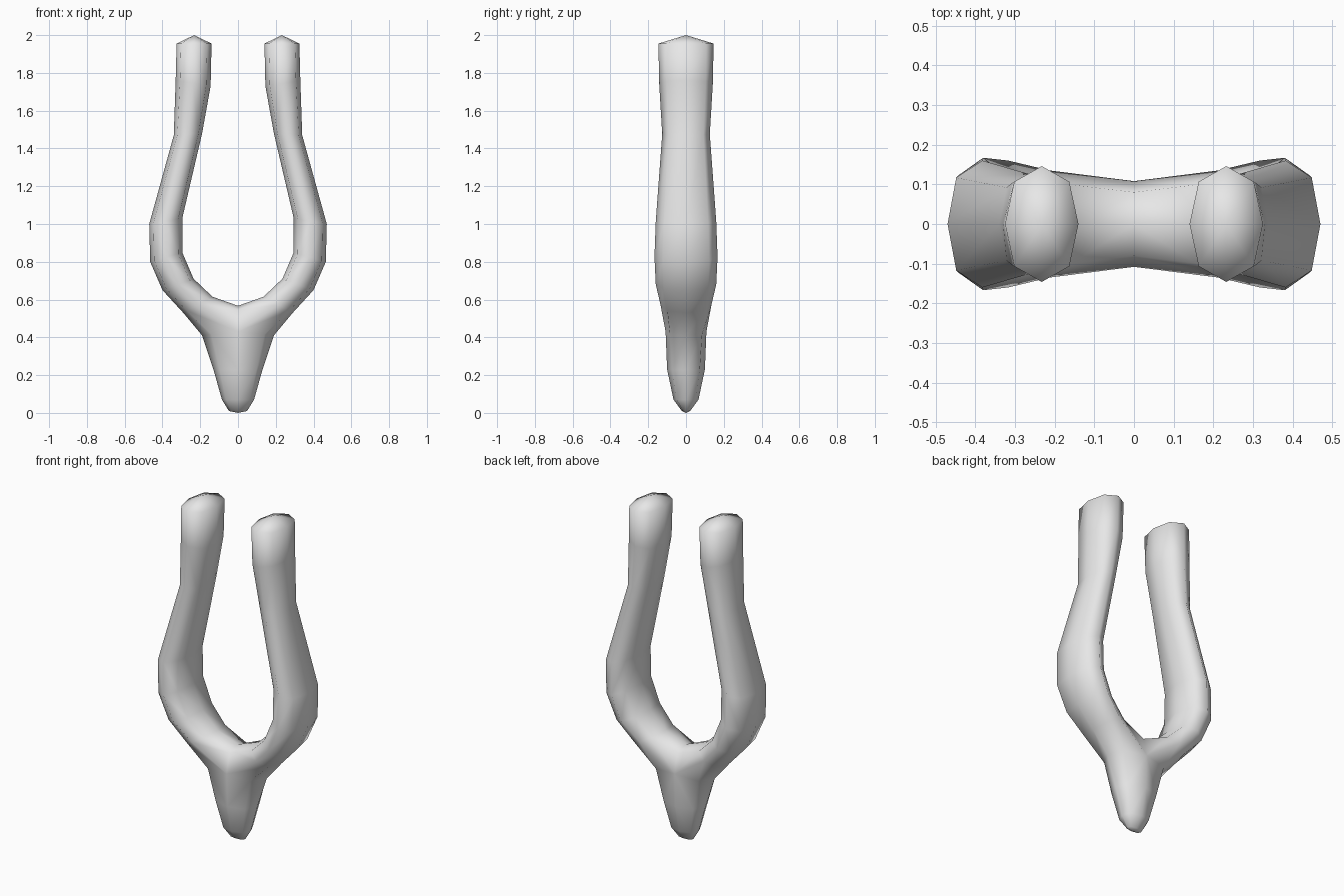
import bpy
import bmesh
from mathutils import Vector

if "Cube" in bpy.data.objects:
    bpy.data.objects.remove(bpy.data.objects["Cube"], do_unlink=True)

# One matte grey for the whole bone
grey = bpy.data.materials.new("pale grey")
grey.use_nodes = True
colour = (0.8, 0.8, 0.8, 1)
grey.diffuse_color = colour
grey.node_tree.nodes["Principled BSDF"].inputs["Base Color"].default_value = colour

# Eight-sided section: outer corner, round the front, inner corner, round the back
OCTAGON = [(1, 0), (.75, -.73), (0, -1), (-.75, -.73),
           (-1, 0), (-.75, .73), (0, 1), (.75, .73)]

# Arm sections from the tip down: outer x, z, inner x, z, half depth
ARM = [(.325, 1.955, .14, 1.955, .146),
       (.33, 1.76, .145, 1.73, .142),
       (.34, 1.47, .19, 1.48, .126),
       (.47, 1.0, .295, 1.03, .16),
       (.465, .8, .295, .85, .167),
       (.4, .65, .235, .71, .16),
       (.29, .53, .135, .615, .135)]

# Stem sections below the fork: half width, half depth, height
STEM = [(.13, .1, .23), (.085, .066, .07), (.048, .022, .01)]

bm = bmesh.new()


def ring(points):
    return [bm.verts.new(p) for p in points]


def arm_ring(xo, zo, xi, zi, depth):
    outer, inner = Vector((xo, 0, zo)), Vector((xi, 0, zi))
    mid, half = (outer + inner) / 2, (outer - inner) / 2
    return ring([mid + half * u + Vector((0, depth * v, 0)) for u, v in OCTAGON])


def bridge(a, b, closed):
    n = len(a)
    for i in range(n if closed else n - 1):
        j = (i + 1) % n
        bm.faces.new((a[i], a[j], b[j], b[i]))


def fan(loop, tip, closed):
    n = len(loop)
    for i in range(n if closed else n - 1):
        bm.faces.new((loop[i], loop[(i + 1) % n], tip))


# Arm with a shallow pointed tip
rings = [arm_ring(*row) for row in ARM]
fan(rings[0], bm.verts.new((.232, 0, 2)), True)

# Fork section: its inner half lies on the mirror plane
fork = ring([(.19, 0, .41), (.14, -.085, .415), (0, -.108, .43), (0, -.08, .545),
             (0, 0, .567), (0, .08, .545), (0, .108, .43), (.14, .085, .415)])
rings.append(fork)
for upper, lower in zip(rings, rings[1:]):
    bridge(upper, lower, True)

# Stem halves, from the back round the outside to the front
edge = [fork[i] for i in (6, 7, 0, 1, 2)]
for width, depth, z in STEM:
    lower = ring([(width * max(u, 0), depth * v, z)
                  for u, v in (OCTAGON[i] for i in (6, 7, 0, 1, 2))])
    bridge(edge, lower, False)
    edge = lower
fan(edge, bm.verts.new((0, 0, 0)), False)

# Mirror the half across x = 0 and weld the seam
bmesh.ops.mirror(bm, geom=bm.verts[:] + bm.edges[:] + bm.faces[:],
                 axis='X', merge_dist=.0005)
bmesh.ops.remove_doubles(bm, verts=bm.verts[:], dist=.0005)
bmesh.ops.recalc_face_normals(bm, faces=bm.faces[:])

mesh = bpy.data.meshes.new("forked_bone")
bm.to_mesh(mesh)
bm.free()
mesh.materials.append(grey)
for face in mesh.polygons:
    face.use_smooth = True
bone = bpy.data.objects.new("forked_bone", mesh)
bpy.context.scene.collection.objects.link(bone)
